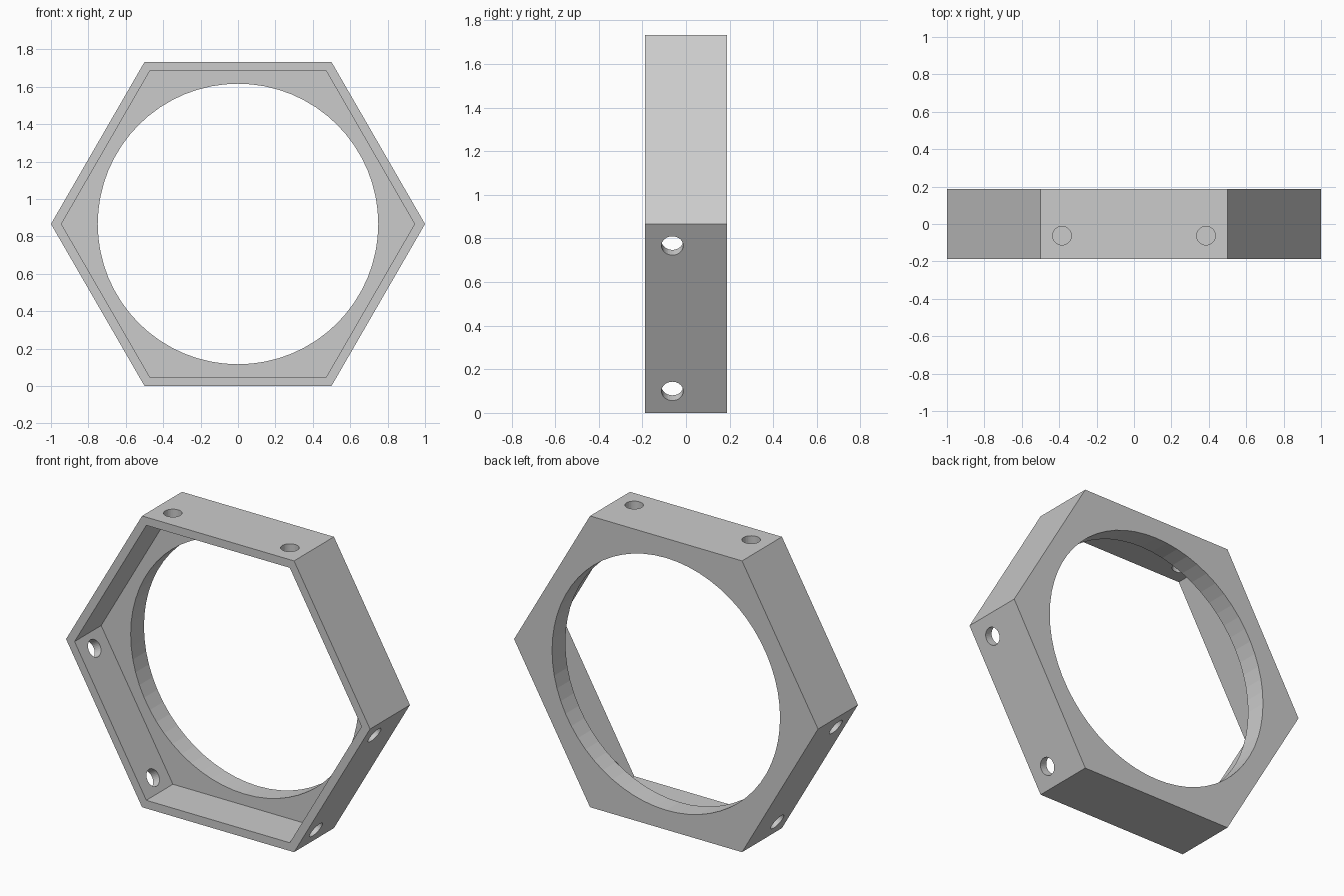
import bpy, bmesh
from math import pi, cos, sin, sqrt
from mathutils import Vector, Matrix

if "Cube" in bpy.data.objects:
    bpy.data.objects.remove(bpy.data.objects["Cube"])

APOTHEM = sqrt(3) / 2
CENTRE = Vector((0, 0, APOTHEM))
Y_FRONT, Y_BACK = -0.1875, 0.1875
Y_FLOOR = Y_FRONT + 0.25


def prism(name, sides, radius, start, end):
    """Regular prism running from start to end, first corner on +x for y-axis prisms."""
    axis = end - start
    d = axis.normalized()
    u = Vector((1, 0, 0)) if abs(d.y) > 0.5 else Vector((0, 1, 0))
    v = d.cross(u)
    bm = bmesh.new()
    ring = [bm.verts.new(start + radius * (cos(2 * pi * i / sides) * u + sin(2 * pi * i / sides) * v))
            for i in range(sides)]
    base = bm.faces.new(ring)
    ext = bmesh.ops.extrude_face_region(bm, geom=[base], use_keep_orig=True)
    bmesh.ops.translate(bm, vec=axis, verts=[g for g in ext["geom"] if isinstance(g, bmesh.types.BMVert)])
    bmesh.ops.recalc_face_normals(bm, faces=bm.faces)
    mesh = bpy.data.meshes.new(name)
    bm.to_mesh(mesh)
    bm.free()
    obj = bpy.data.objects.new(name, mesh)
    bpy.context.collection.objects.link(obj)
    return obj


def along_y(name, sides, radius, y0, y1):
    return prism(name, sides, radius, CENTRE + Vector((0, y0, 0)), CENTRE + Vector((0, y1, 0)))


def cut(target, cutter):
    mod = target.modifiers.new(cutter.name, "BOOLEAN")
    mod.operation, mod.solver, mod.object = "DIFFERENCE", "EXACT", cutter
    cutter.hide_render = True
    bpy.context.view_layer.objects.active = target
    bpy.ops.object.modifier_apply(modifier=mod.name)
    bpy.data.objects.remove(cutter)


# Hexagonal frame body
frame = along_y("hexagonal_frame", 6, 1.0, Y_FRONT, Y_BACK)

# Hexagonal recess in the front and round opening through the back plate
cut(frame, along_y("recess_cutter", 6, 0.944, Y_FRONT - 0.1, Y_FLOOR))
cut(frame, along_y("opening_cutter", 64, 0.75, Y_FRONT - 0.2, Y_BACK + 0.1))

# Pairs of screw holes through every second wall
for angle in (90, 210, 330):
    a = angle * pi / 180
    normal = Vector((cos(a), 0, sin(a)))
    tangent = Vector((-sin(a), 0, cos(a)))
    for side in (-1, 1):
        p = CENTRE + tangent * side * 0.385 + Vector((0, -0.0625, 0))
        cut(frame, prism("screw_hole_cutter", 32, 0.05, p + normal * 0.76, p + normal * 0.95))
